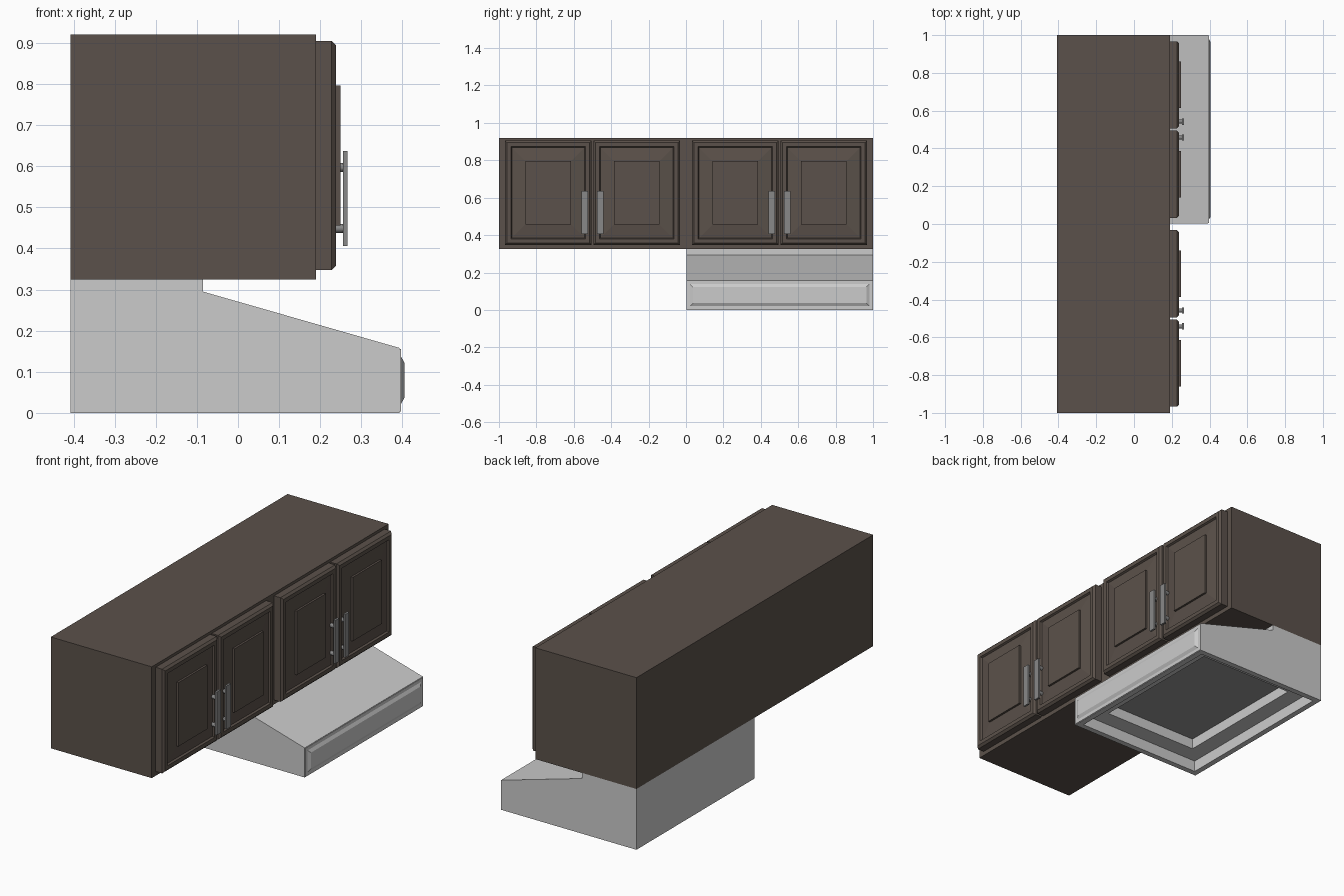
import bpy, bmesh, math
from mathutils import Matrix, Vector

if "Cube" in bpy.data.objects:
    bpy.data.objects.remove(bpy.data.objects["Cube"])

brown = bpy.data.materials.new("dark_wood")
brown.diffuse_color = (0.105, 0.083, 0.069, 1)
brown.use_nodes = True
brown.node_tree.nodes["Principled BSDF"].inputs["Base Color"].default_value = brown.diffuse_color
steel = bpy.data.materials.new("handle_metal")
steel.diffuse_color = (0.25, 0.25, 0.25, 1)
steel.use_nodes = True
steel.node_tree.nodes["Principled BSDF"].inputs["Base Color"].default_value = steel.diffuse_color


def finish(bm, name, mat=None):
    bmesh.ops.recalc_face_normals(bm, faces=bm.faces)
    me = bpy.data.meshes.new(name)
    bm.to_mesh(me)
    bm.free()
    ob = bpy.data.objects.new(name, me)
    bpy.context.collection.objects.link(ob)
    if mat:
        me.materials.append(mat)
    return ob


def add_box(bm, x, y, z):
    m = Matrix.Translation((sum(x) / 2, sum(y) / 2, sum(z) / 2)) @ Matrix.Diagonal(
        (x[1] - x[0], y[1] - y[0], z[1] - z[0], 1))
    bmesh.ops.create_cube(bm, size=1, matrix=m)


def stepped_panel(name, y, z, rings, mat=None):
    """Nested rectangles facing +x; each ring is (inset, x)."""
    bm = bmesh.new()
    prev = None
    for d, x in rings:
        a, b, c, e = y[0] + d, y[1] - d, z[0] + d, z[1] - d
        loop = [bm.verts.new((x, *p)) for p in ((a, c), (b, c), (b, e), (a, e))]
        if prev:
            for i in range(4):
                j = (i + 1) % 4
                bm.faces.new((prev[i], prev[j], loop[j], loop[i]))
        else:
            bm.faces.new(loop[::-1])
        prev = loop
    bm.faces.new(prev)
    return finish(bm, name, mat)


DOOR = [(0, 0.19), (0, 0.228), (0.011, 0.239), (0.032, 0.239), (0.037, 0.229),
        (0.108, 0.238), (0.108, 0.249)]

for side, cy in (("left", -0.5), ("right", 0.5)):
    # cabinet body
    bm = bmesh.new()
    add_box(bm, (-0.407, 0.19), (cy - 0.5, cy + 0.5), (0.325, 0.92))
    finish(bm, side + "_cabinet", brown)
    for tag, s in (("a", -1), ("b", 1)):
        # raised-panel door
        stepped_panel(f"{side}_door_{tag}", sorted((cy + s * 0.006, cy + s * 0.467)),
                      (0.348, 0.905), DOOR, brown)
        # bar handle on two posts
        hy = cy + s * 0.042
        bm = bmesh.new()
        add_box(bm, (0.255, 0.266), (hy - 0.017, hy + 0.017), (0.406, 0.637))
        for pz in (0.449, 0.597):
            bmesh.ops.create_cone(
                bm, cap_ends=True, segments=12, radius1=0.011, radius2=0.011, depth=0.028,
                matrix=Matrix.Translation((0.243, hy, pz)) @ Matrix.Rotation(math.pi / 2, 4, 'Y'))
        finish(bm, f"{side}_handle_{tag}", steel)

# hood shell: side profile extruded along y
bm = bmesh.new()
profile = [(-0.407, 0), (0.393, 0), (0.393, 0.158), (-0.085, 0.295),
           (-0.085, 0.325), (-0.407, 0.325)]
face = bm.faces.new([bm.verts.new((x, 0.002, z)) for x, z in profile])
ext = bmesh.ops.extrude_face_region(bm, geom=[face])
bmesh.ops.translate(bm, vec=(0, 0.998, 0),
                    verts=[v for v in ext["geom"] if isinstance(v, bmesh.types.BMVert)])
bmesh.ops.recalc_face_normals(bm, faces=bm.faces)

# two-step recess in the underside
bottom = min(bm.faces, key=lambda f: f.calc_center_median().z)
for inset, rise in ((0.03, 0.06), (0.09, 0.06)):
    bmesh.ops.inset_region(bm, faces=[bottom], thickness=inset, use_even_offset=True)
    bmesh.ops.inset_region(bm, faces=[bottom], thickness=0.0005, use_even_offset=True)
    bmesh.ops.translate(bm, vec=(0, 0, rise), verts=bottom.verts[:])
hood = finish(bm, "range_hood")

# dark filter in the recess
bm = bmesh.new()
add_box(bm, (-0.2865, 0.2725), (0.1225, 0.8795), (0.116, 0.121))
filt = bpy.data.materials.new("filter_grey")
filt.diffuse_color = (0.3, 0.3, 0.3, 1)
filt.use_nodes = True
filt.node_tree.nodes["Principled BSDF"].inputs["Base Color"].default_value = filt.diffuse_color
finish(bm, "hood_filter", filt)

# raised front panel of the hood
stepped_panel("hood_front_panel", (0.004, 0.998), (0.003, 0.156),
              [(0, 0.39), (0, 0.396), (0.018, 0.396), (0.034, 0.405)])
